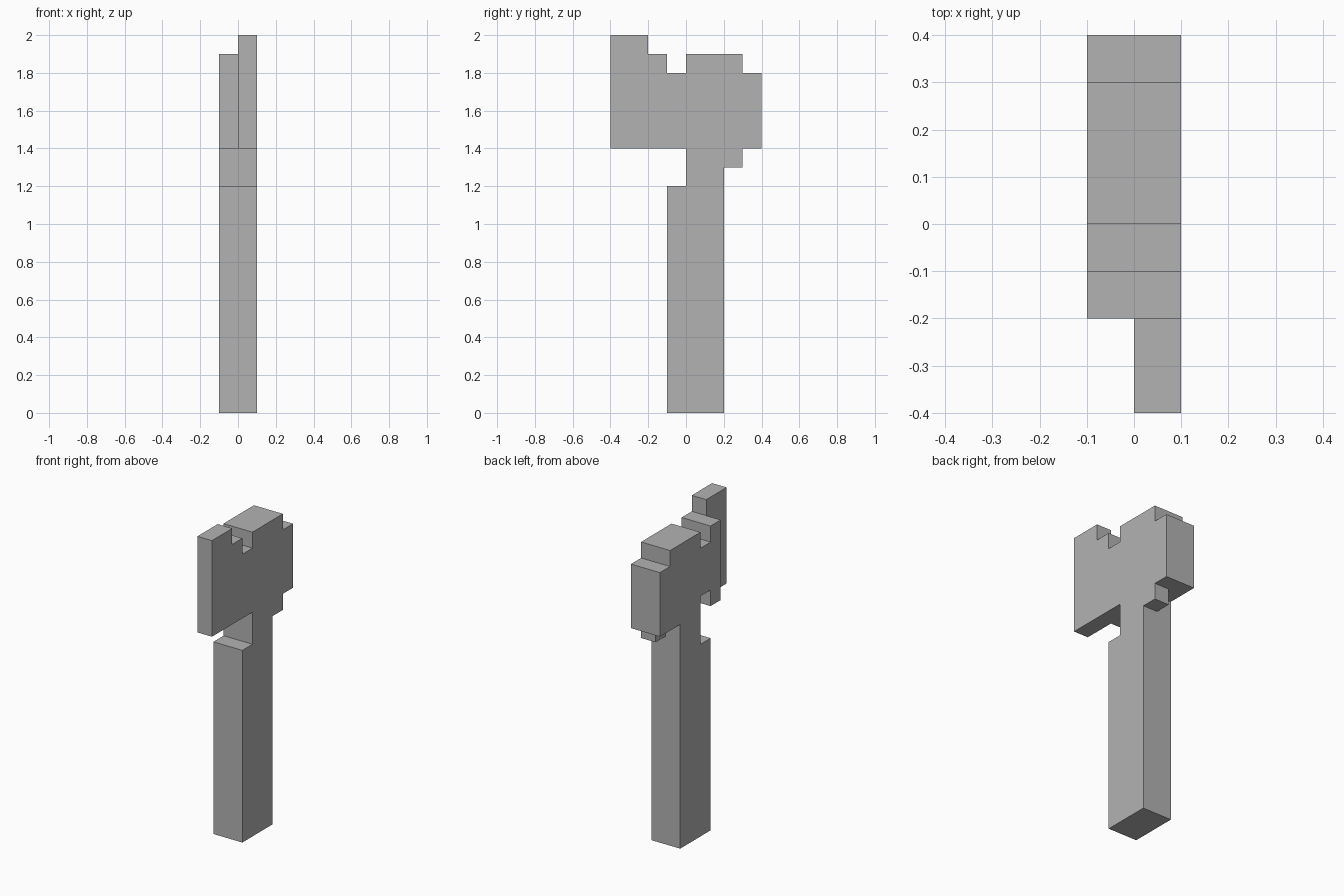
import bpy
import bmesh
from itertools import product
from mathutils import Vector

cube = bpy.data.objects.get("Cube")
if cube:
    bpy.data.objects.remove(cube, do_unlink=True)

CELL = 0.1  # edge length of one block
FULL, HALF = (-1, 1), (0, 1)  # whole thickness, or the left half only

# Each part is a list of boxes in block units: x range, y range, z range
parts = {
    "handle": [(FULL, (-1, 2), (0, 12))],
    "neck": [(FULL, (0, 2), (12, 14))],
    "head_core": [(FULL, (0, 3), (14, 19))],
    "head_back": [(FULL, (3, 4), (14, 18))],
    "back_spur": [(HALF, (2, 3), (13, 14))],
    "blade_bridge": [(FULL, (-1, 0), (15, 18)), (HALF, (-1, 0), (14, 15))],
    "blade_shoulder": [(FULL, (-2, -1), (14, 19))],
    "blade_edge": [(HALF, (-4, -2), (14, 20))],
}

grey = bpy.data.materials.new("plain grey")
grey.use_nodes = True
colour = (0.45, 0.45, 0.45, 1)
grey.diffuse_color = colour
grey.node_tree.nodes["Principled BSDF"].inputs["Base Color"].default_value = colour


def cells(boxes):
    """All block positions filled by a list of boxes."""
    return {c for box in boxes for c in product(*(range(*r) for r in box))}


solid = set().union(*(cells(b) for b in parts.values()))


def build(name, boxes):
    """Make a part with only its outer walls, so touching parts share no faces."""
    bm = bmesh.new()
    for cell in cells(boxes):
        centre = Vector(cell) + Vector((0.5, 0.5, 0.5))
        for axis, sign in product(range(3), (-1, 1)):
            n = Vector((0, 0, 0))
            n[axis] = sign
            if tuple(int(a + b) for a, b in zip(cell, n)) in solid:
                continue
            u = Vector((0, 0, 0))
            u[(axis + 1) % 3] = 1
            v = n.cross(u)
            corners = [n + u + v, n - u + v, n - u - v, n + u - v]
            bm.faces.new([bm.verts.new((centre + c / 2) * CELL) for c in corners])
    bmesh.ops.remove_doubles(bm, verts=bm.verts, dist=0.001)
    # Merge the blocks of each flat wall into one face
    bmesh.ops.dissolve_limit(bm, angle_limit=0.01, verts=bm.verts, edges=bm.edges)
    mesh = bpy.data.meshes.new(name)
    bm.to_mesh(mesh)
    bm.free()
    mesh.materials.append(grey)
    bpy.context.collection.objects.link(bpy.data.objects.new(name, mesh))


for part_name, part_boxes in parts.items():
    build(part_name, part_boxes)
